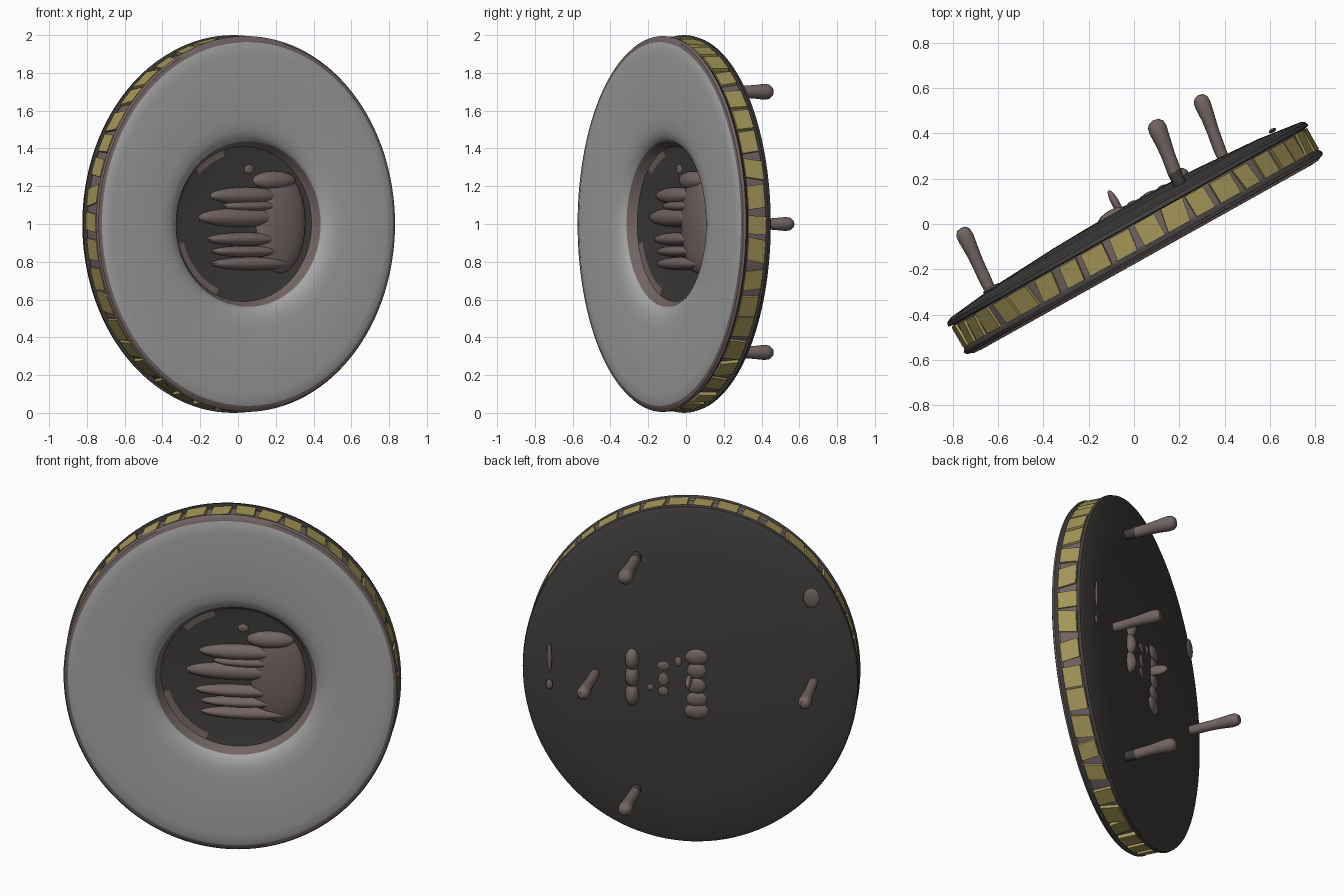
import bpy, bmesh, math, random
from mathutils import Matrix, Vector

random.seed(4)
old = bpy.data.objects.get("Cube")
if old:
    bpy.data.objects.remove(old, do_unlink=True)


def material(name, r, g, b):
    m = bpy.data.materials.new(name)
    m.use_nodes = True
    m.diffuse_color = (r, g, b, 1)
    m.node_tree.nodes["Principled BSDF"].inputs["Base Color"].default_value = (r, g, b, 1)
    m.roughness = 0.8
    return m


GREY = material("pale grey", 0.38, 0.38, 0.38)
DARK = material("charcoal", 0.052, 0.048, 0.045)
BROWN = material("dusty brown", 0.17, 0.13, 0.125)
GOLD = material("dull gold", 0.38, 0.31, 0.10)

# Disc frame: local x across, local y up, local z out of the front face
turn = math.radians(29.2)
c, s = math.cos(turn), math.sin(turn)
FRAME = Matrix(((c, 0, s, 0), (s, 0, -c, 0), (0, 1, 0, 1), (0, 0, 0, 1)))
FRAME = FRAME @ Matrix.Translation((-0.026, 0, 0))


def finish(name, bm, mats, angle=40):
    bmesh.ops.remove_doubles(bm, verts=bm.verts, dist=0.0001)
    bmesh.ops.recalc_face_normals(bm, faces=bm.faces)
    mesh = bpy.data.meshes.new(name)
    bm.to_mesh(mesh)
    bm.free()
    for m in mats:
        mesh.materials.append(m)
    ob = bpy.data.objects.new(name, mesh)
    bpy.context.collection.objects.link(ob)
    ob.matrix_world = FRAME
    bpy.ops.object.select_all(action='DESELECT')
    ob.select_set(True)
    bpy.context.view_layer.objects.active = ob
    bpy.ops.object.shade_smooth_by_angle(angle=math.radians(angle))


def oval(r, a, h):
    """Round near the middle, narrowing to an upright oval at the rim."""
    t = min(max((r - 0.47) / 0.53, 0), 1)
    return Vector((r * math.cos(a) * (1 - 0.09 * t) + 0.025 * (1 - t), r * math.sin(a), h))


def lathe(bm, profile, segs, place):
    """Profile rows: radius, height, material of the strip that follows."""
    rings = [[bm.verts.new(place(r, math.tau * i / segs, h)) for i in range(segs)]
             for r, h, m in profile]
    for k in range(len(rings) - 1):
        for i in range(segs):
            j = (i + 1) % segs
            f = bm.faces.new((rings[k][i], rings[k][j], rings[k + 1][j], rings[k + 1][i]))
            f.material_index = profile[k][2]


def blob(bm, center, size, detail=12):
    mat = Matrix.Translation(center) @ Matrix.Diagonal((*size, 1))
    bmesh.ops.create_uvsphere(bm, u_segments=detail * 2, v_segments=detail, radius=1, matrix=mat)


# Wheel body: dished middle, pale face, grooved rim and bulging back
G, D, B = 0, 1, 2
profile = [(0, 0.06, D), (0.375, 0.06, D), (0.41, 0.066, B), (0.428, 0.09, B),
           (0.438, 0.115, G), (0.46, 0.135, G), (0.50, 0.148, G), (0.56, 0.155, G),
           (0.90, 0.155, G), (0.945, 0.152, G), (0.963, 0.146, B), (0.985, 0.141, B),
           (0.995, 0.128, D), (0.98, 0.11, B), (0.972, 0.105, B), (0.972, 0.0, D),
           (1.0, -0.004, D), (0.995, -0.022, D), (0.965, -0.034, D), (0.70, -0.06, D),
           (0.35, -0.08, D), (0, -0.09, D)]
bm = bmesh.new()
lathe(bm, profile, 120, oval)
# Worn brown arcs along the edge of the dish floor
for f in bm.faces:
    p = f.calc_center_median()
    angle = math.degrees(math.atan2(p.y, p.x - 0.025)) % 360
    if 0.06 < p.z < 0.066 and 0.37 < math.hypot(p.x - 0.025, p.y) < 0.41:
        if 195 < angle < 245 or 108 < angle < 135:
            f.material_index = B
finish("wheel_body", bm, [GREY, DARK, BROWN])

# Gold blocks set around the rim groove
bm = bmesh.new()
count = 42
for i in range(count):
    mid = math.tau * (i + random.uniform(-0.08, 0.08)) / count
    half = math.tau / count * random.uniform(0.32, 0.44)
    skew = random.uniform(-0.012, 0.012)
    low = random.uniform(0.0, 0.008)
    grid = []
    for r in (0.96, random.uniform(0.985, 0.994)):
        for h, k in ((low, skew), (0.108, -skew)):
            grid += [bm.verts.new(oval(r, mid + k + e * half, h)) for e in (-1, 1)]
    for q in ((0, 1, 3, 2), (4, 5, 7, 6), (0, 1, 5, 4), (2, 3, 7, 6), (0, 2, 6, 4), (1, 3, 7, 5)):
        bm.faces.new([grid[n] for n in q])
finish("rim_blocks", bm, [GOLD], 20)

# Worn hub mass on the dished floor, with fingers reaching sideways
bm = bmesh.new()
blob(bm, (0.25, 0.01, 0.06), (0.15, 0.27, 0.045))
for y, start, end, thick in ((0.23, 0.08, 0.34, 0.05), (0.15, -0.18, 0.26, 0.045),
                             (0.095, -0.10, 0.26, 0.03), (0.035, -0.25, 0.26, 0.05),
                             (-0.08, -0.20, 0.26, 0.035), (-0.145, -0.17, 0.26, 0.03),
                             (-0.21, -0.17, 0.32, 0.035)):
    blob(bm, ((start + end) / 2, y, 0.062), ((end - start) / 2, thick, 0.045))
blob(bm, (0.06, 0.29, 0.06), (0.03, 0.025, 0.008), 6)
finish("hub_fingers", bm, [BROWN])

# Four leaning pegs on the back, the upper and lower ones with dark roots
peg_profile = [(0.027, -0.05, 1), (0.030, -0.115, 0), (0.030, -0.19, 0), (0.034, -0.25, 0),
               (0.040, -0.31, 0), (0.037, -0.335, 0), (0.024, -0.352, 0), (0, -0.358, 0)]
for name, x, y, lean, width, root in (("top_peg", 0.305, 0.70, 0.018, 1.05, DARK),
                                      ("bottom_peg", 0.305, -0.68, 0.018, 1.0, DARK),
                                      ("left_peg", 0.53, 0.0, 0.02, 0.92, BROWN),
                                      ("right_peg", -0.66, 0.0, 0.01, 0.92, BROWN)):
    def place(r, a, h):
        bend = lean * math.sin(-h * 9 - 1.7)
        return Vector((x + bend + r * width * math.cos(a), y + r * width * math.sin(a), h))
    bm = bmesh.new()
    lathe(bm, peg_profile, 16, place)
    finish(name, bm, [BROWN, root])

# Lumps and worn spots in the middle of the back
bm = bmesh.new()
for y in (0.10, 0.0, -0.11):
    blob(bm, (0.31, y, -0.08), (0.038, 0.065, 0.04), 8)
for y in (0.13, 0.05, -0.04, -0.12, -0.19):
    blob(bm, (-0.04, y, -0.08), (random.uniform(0.05, 0.07), 0.05, 0.025), 8)
blob(bm, (0.0, 0.0, -0.12), (0.018, 0.03, 0.065), 8)
finish("back_lumps", bm, [BROWN])

bm = bmesh.new()
for x, y, w, h in ((0.14, 0.07, 0.035, 0.03), (0.14, -0.01, 0.03, 0.04),
                   (0.14, -0.08, 0.03, 0.03), (0.06, 0.10, 0.02, 0.03),
                   (0.21, -0.06, 0.02, 0.02), (0.76, 0.08, 0.014, 0.09),
                   (0.76, -0.08, 0.018, 0.03), (-0.66, 0.50, 0.045, 0.06)):
    r = math.hypot(x, y)
    blob(bm, (x, y, -0.09 + 0.037 * r), (w, h, 0.009), 6)
finish("back_spots", bm, [BROWN])
